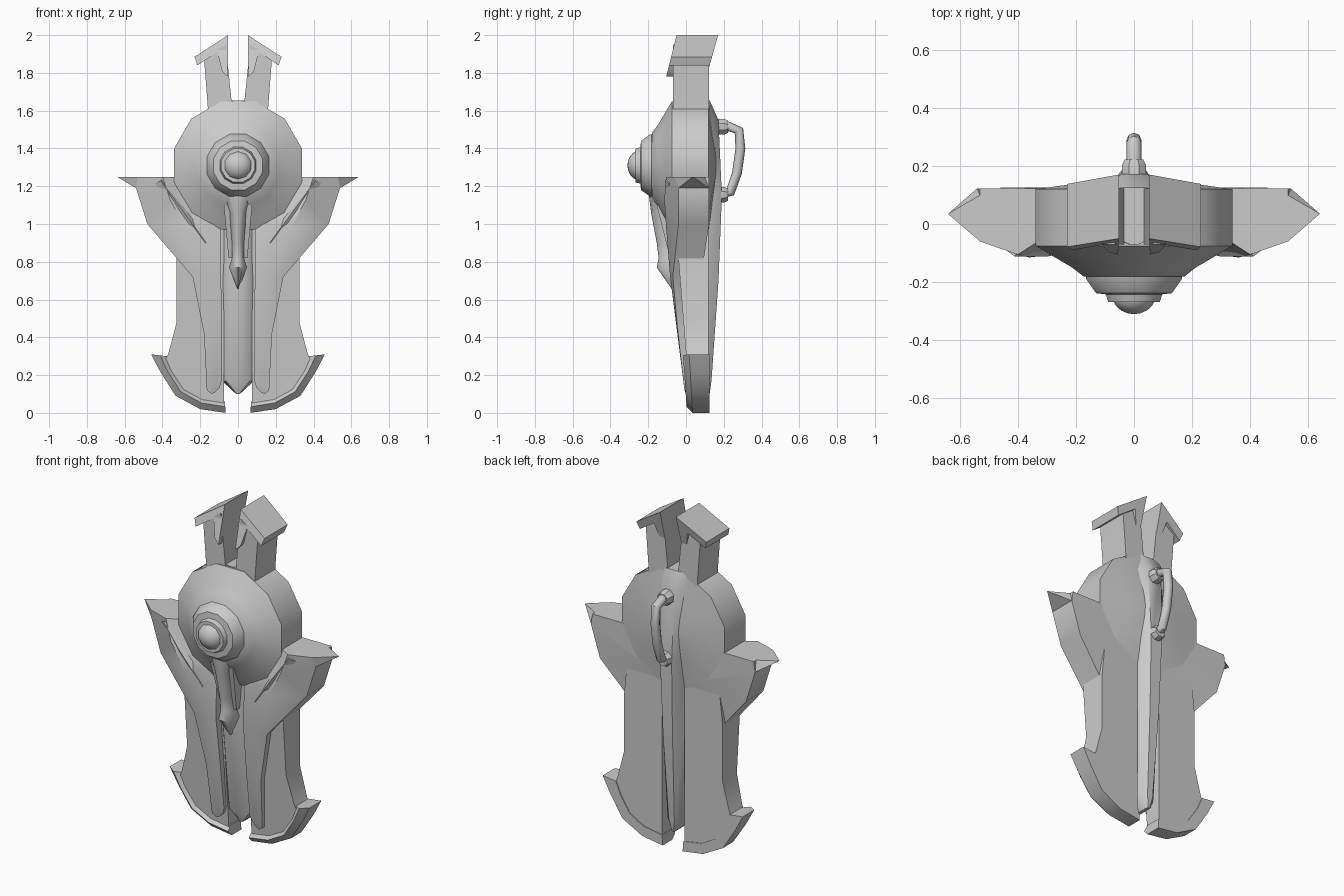
import bpy, bmesh, math
from mathutils import Vector

cube = bpy.data.objects.get("Cube")
if cube:
    bpy.data.objects.remove(cube)

grey = bpy.data.materials.new("plain grey")
grey.use_nodes = True
COLOUR = (0.6, 0.6, 0.6, 1)
grey.diffuse_color = COLOUR
grey.node_tree.nodes["Principled BSDF"].inputs["Base Color"].default_value = COLOUR


def finish(name, bm, mirror=False, angle=35):
    bmesh.ops.remove_doubles(bm, verts=bm.verts, dist=0.0005)
    bmesh.ops.recalc_face_normals(bm, faces=bm.faces)
    mesh = bpy.data.meshes.new(name)
    bm.to_mesh(mesh)
    bm.free()
    mesh.materials.append(grey)
    ob = bpy.data.objects.new(name, mesh)
    bpy.context.collection.objects.link(ob)
    if mirror:
        ob.modifiers.new("Mirror", "MIRROR").use_clip = False
    bpy.ops.object.select_all(action="DESELECT")
    ob.select_set(True)
    bpy.context.view_layer.objects.active = ob
    bpy.ops.object.shade_smooth_by_angle(angle=math.radians(angle))
    return ob


def loft(name, rings, mirror=False, angle=35):
    """Skin closed rings of equal length and cap both ends."""
    bm = bmesh.new()
    rows = [[bm.verts.new(p) for p in ring] for ring in rings]
    n = len(rows[0])
    for a, b in zip(rows, rows[1:]):
        for i in range(n):
            j = (i + 1) % n
            bm.faces.new((a[i], a[j], b[j], b[i]))
    bm.faces.new(rows[0])
    bm.faces.new(rows[-1])
    return finish(name, bm, mirror, angle)


def slab(name, outline, front, back, mirror=True):
    """Extrude an x-z outline between two depth rules that depend on z."""
    return loft(name, [[(x, depth(z), z) for x, z in outline]
                       for depth in (front, back)], mirror)


def lathe(name, profile, z, sides, angle=35):
    """Turn a radius-depth profile round a front-to-back axis."""
    rings = []
    for r, y in profile:
        turn = [math.tau * (i + 0.5) / sides for i in range(sides)]
        rings.append([(r * math.cos(t), y, z + r * math.sin(t)) for t in turn])
    return loft(name, rings, angle=angle)


# Round dome with its stepped boss and ball
lathe("dome", [(0.06, 0.16), (0.2, 0.14), (0.35, 0.12), (0.35, -0.075), (0.29, -0.11),
               (0.22, -0.15), (0.18, -0.18), (0.05, -0.2)], 1.31, 12, 40)
lathe("boss", [(0.175, -0.15), (0.17, -0.19), (0.135, -0.238), (0.1, -0.242),
               (0.092, -0.268), (0.02, -0.27)], 1.31, 12)
ball = [(0.079 * math.cos(a), -0.245 - 0.065 * math.sin(a))
        for a in (math.pi / 2 * k / 5 for k in range(5))]
lathe("ball", ball + [(0.002, -0.31)], 1.31, 10, 50)

# Central spine: half width front, half width back, front depth, back depth, height
spine = []
for wf, wb, yf, yb, z in [(0.05, 0.09, -0.07, 0.125, 1.655), (0.08, 0.1, -0.07, 0.172, 1.55),
                          (0.085, 0.085, -0.07, 0.19, 1.15), (0.085, 0.07, -0.06, 0.172, 0.7),
                          (0.085, 0.04, 0.0, 0.135, 0.17), (0.01, 0.01, 0.02, 0.125, 0.1)]:
    half = [(wb * 0.45, yb), (wb, min(yb, 0.115)), (wf, 0.05), (wf, yf + 0.035),
            (wf * 0.75, yf + 0.01), (wf * 0.3, yf)]
    ring = half + [(-x, y) for x, y in reversed(half)]
    spine.append([(x, y, z) for x, y in ring])
loft("spine", spine)

# Tail that hangs from the boss and ends in a drop
tail = []
for w, y, z in [(0.15, -0.2, 1.25), (0.075, -0.195, 1.14), (0.045, -0.185, 1.06),
                (0.032, -0.155, 0.9), (0.032, -0.145, 0.82), (0.048, -0.155, 0.77),
                (0.002, -0.075, 0.655)]:
    shape = [(-1, 0.045), (-0.55, 0.008), (0, 0), (0.55, 0.008), (1, 0.045), (1, 0.12), (-1, 0.12)]
    tail.append([(w * s, y + d, z) for s, d in shape])
loft("tail_drop", tail, angle=45)

# Sloping side rails beside the tail
slab("tail_rail", [(0.035, 1.1), (0.075, 1.1), (0.05, 0.82), (0.032, 0.82)],
     lambda z: -0.08 - (z - 0.8) * 0.25, lambda z: 0)

# Lower body plates
slab("body_plate", [(0.075, 0.04), (0.075, 1.05), (0.3, 1.05), (0.325, 0.81), (0.325, 0.48),
                    (0.37, 0.31), (0.39, 0.27), (0.3, 0.11), (0.2, 0.06)],
     lambda z: 0.025 - z * 0.08, lambda z: 0.12)

# Wings: inner, crest and outer points run from the top edge to the bottom
wing = []
for xi, zi, yi, xm, zm, ym, xo, zo, yo in [
        (0.33, 1.25, -0.06, 0.4, 1.25, -0.105, 0.53, 1.25, -0.06),
        (0.21, 1.06, -0.06, 0.36, 1.13, -0.115, 0.54, 1.19, -0.04),
        (0.09, 1.0, -0.07, 0.28, 0.98, -0.105, 0.48, 1.0, -0.04),
        (0.09, 0.74, -0.08, 0.17, 0.73, -0.085, 0.24, 0.72, -0.07),
        (0.085, 0.42, -0.042, 0.13, 0.42, -0.046, 0.18, 0.42, -0.042),
        (0.085, 0.17, -0.01, 0.12, 0.14, -0.01, 0.165, 0.12, -0.008),
        (0.1, 0.13, 0, 0.12, 0.11, 0, 0.14, 0.1, 0)]:
    back = 0.122 if zo > 0.8 else 0.08
    wing.append([(xi, yi, zi), (xm, ym, zm), (xo, yo, zo), (xo, back, zo), (xi, back, zi)])
loft("wing", wing, mirror=True, angle=30)

# Raised lip on the inner side of each wing
lip = []
for x, y, z in [(0.41, -0.1, 1.23), (0.3, -0.1, 1.08), (0.17, -0.075, 0.9)]:
    lip.append([(x - 0.025, y + 0.03, z + 0.015), (x, y - 0.012, z),
                (x + 0.03, y + 0.01, z - 0.015), (x, y + 0.05, z)])
loft("wing_lip", lip, mirror=True)

# Wing points
base = [(0.53, -0.06, 1.25), (0.54, -0.04, 1.19), (0.54, 0.122, 1.19), (0.49, 0.122, 1.25)]
point = Vector((0.64, 0.035, 1.25))
loft("wing_point", [base, [point + (Vector(p) - point) * 0.01 for p in base]], mirror=True, angle=20)

# Upright horns and their slanted caps
slab("horn", [(0.02, 1.5), (0.035, 1.66), (0.065, 1.95), (0.18, 1.88), (0.16, 1.62), (0.16, 1.5)],
     lambda z: -0.07, lambda z: 0.122)
slab("horn_cap", [(0.052, 2.0), (0.23, 1.885), (0.215, 1.84), (0.11, 1.91), (0.085, 1.81), (0.055, 1.78)],
     lambda z: -0.05 - (2 - z) * 0.25, lambda z: 0.17 - (2 - z) * 0.28)

# Curved feet: outer and inner edge of a bevelled band
feet = []
for xo, zo, xi, zi in [(0.46, 0.31, 0.375, 0.3), (0.41, 0.215, 0.34, 0.22), (0.33, 0.09, 0.28, 0.13),
                       (0.2, 0.02, 0.19, 0.08), (0.065, 0.0, 0.07, 0.06)]:
    xm, zm = (xo * 0.45 + xi * 0.55), (zo * 0.45 + zi * 0.55)
    f = 0.02 - zi * 0.08
    feet.append([(xi, f + 0.015, zi), (xm, f - 0.012, zm), (xo, f + 0.02, zo),
                 (xo, 0.125, zo), (xi, 0.125, zi)])
loft("foot_band", feet, mirror=True)

# Rear grip and its sockets
path = [(0.16, 1.51), (0.215, 1.52), (0.28, 1.495), (0.288, 1.4), (0.27, 1.27), (0.235, 1.17), (0.16, 1.155)]
grip = []
for i, (y, z) in enumerate(path):
    a, b = path[max(i - 1, 0)], path[min(i + 1, len(path) - 1)]
    along = Vector((0, b[0] - a[0], b[1] - a[1])).normalized()
    side = Vector((1, 0, 0))
    out = along.cross(side)
    turns = [math.tau * k / 8 for k in range(8)]
    grip.append([Vector((0, y, z)) + 0.026 * (side * math.cos(t) + out * math.sin(t)) for t in turns])
loft("grip", grip, angle=50)
for name, z in (("upper_grip_socket", 1.515), ("lower_grip_socket", 1.155)):
    lathe(name, [(0.044, 0.14), (0.044, 0.205), (0.034, 0.222)], z, 8)
